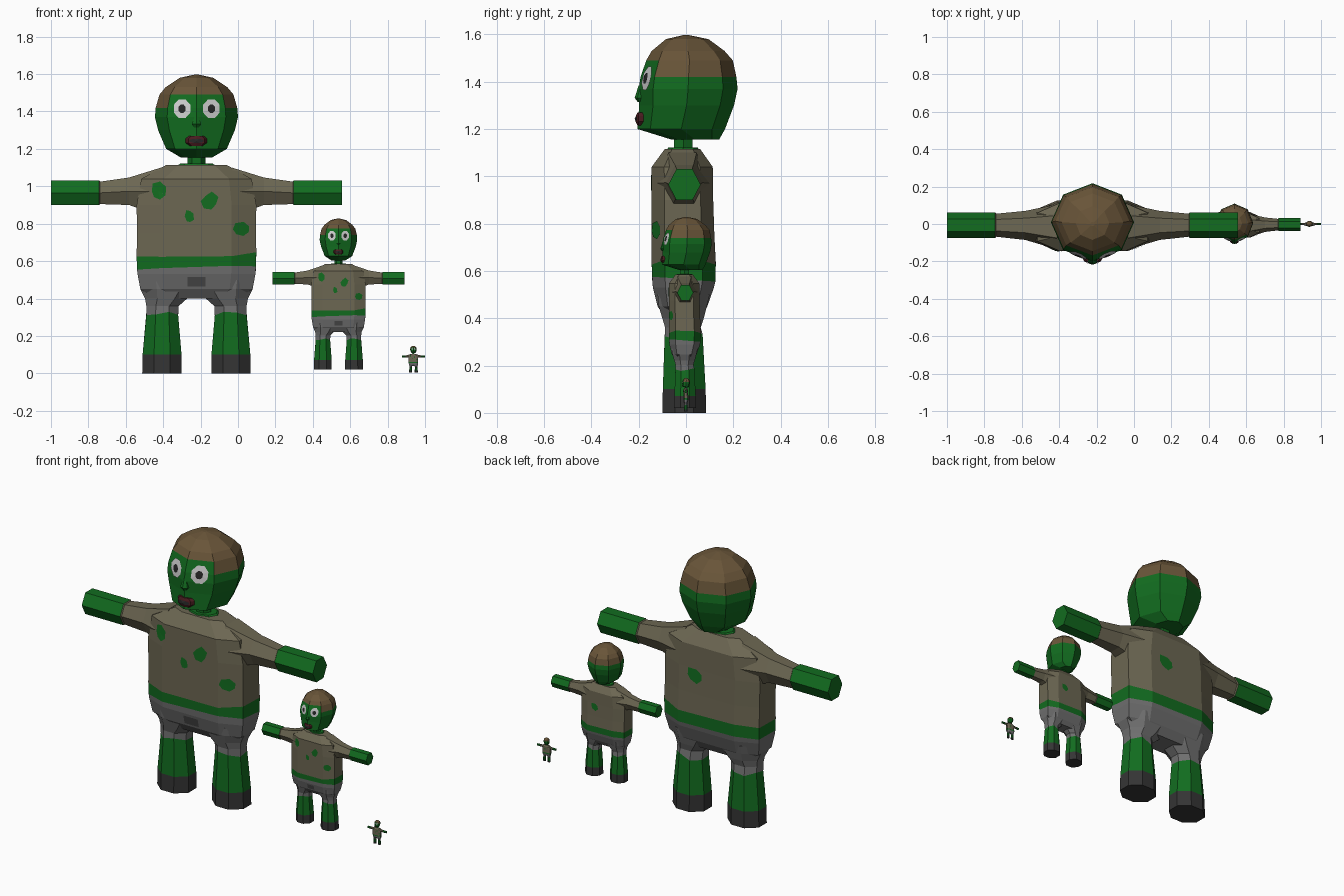
import bpy, bmesh, random
from math import sin, cos, pi, radians, copysign
from mathutils import Vector
from mathutils.bvhtree import BVHTree

if "Cube" in bpy.data.objects:
    bpy.data.objects.remove(bpy.data.objects["Cube"])

random.seed(4)
COLORS = {
    "green": (.006, .15, .014), "khaki": (.15, .135, .085), "hair": (.14, .09, .04),
    "trouser": (.16, .16, .16), "buckle": (.07, .07, .07), "shoe": (.035, .035, .035),
    "white": (.65, .65, .65), "dark": (.02, .02, .02), "lips": (.07, .012, .015),
}
MATS = {}
for key, rgb in COLORS.items():
    MATS[key] = bpy.data.materials.new(key)
    MATS[key].diffuse_color = (*rgb, 1)

PARTS = []          # (name, mesh) pairs shared by all three figures


def store(name, bm, keys):
    mesh = bpy.data.meshes.new(name)
    for k in keys:
        mesh.materials.append(MATS[k])
    bm.to_mesh(mesh)
    PARTS.append((name, mesh))


def tube(name, rings, colors, n=8, off=0.0, power=1.0, along_x=False, override=None):
    """Loft rings of (height, a_min, a_max, b_min, b_max[, wave]) and cap the ends."""
    def shape(v):
        return copysign(abs(v) ** power, v)
    angs = [radians(off) + 2 * pi * i / n for i in range(n)]
    unit = [(shape(cos(t)), shape(sin(t))) for t in angs]
    ma, mb = max(abs(u[0]) for u in unit), max(abs(u[1]) for u in unit)
    keys = sorted(set(colors) | set((override or {}).values()))
    bm = bmesh.new()
    loops = []
    for h, a0, a1, b0, b1, *wave in rings:
        loop = []
        for u, v in unit:
            a = (a0 + a1) / 2 + (a1 - a0) / 2 * u / ma
            b = (b0 + b1) / 2 + (b1 - b0) / 2 * v / mb
            z = h + (random.uniform(-wave[0], wave[0]) if wave else 0)
            loop.append(bm.verts.new((z, b, a) if along_x else (a, b, z)))
        loops.append(loop)
    for r in range(len(loops) - 1):
        for i in range(n):
            j = (i + 1) % n
            f = bm.faces.new((loops[r][i], loops[r][j], loops[r + 1][j], loops[r + 1][i]))
            f.material_index = keys.index((override or {}).get((r, i), colors[r]))
    for loop, c in ((loops[0], colors[0]), (loops[-1], colors[-1])):
        bm.faces.new(loop).material_index = keys.index(c)
    bmesh.ops.recalc_face_normals(bm, faces=bm.faces)
    store(name, bm, keys)
    return BVHTree.FromBMesh(bm)


def patch(name, tree, x, z, rx, rz, color, n=8, back=False, ragged=0.0, lift=.004):
    """Lay a small fan of triangles on a surface, projected from front or back."""
    d = -1 if back else 1
    bm = bmesh.new()

    def drop(px, pz):
        hit = tree.ray_cast(Vector((px, -d * 2, pz)), Vector((0, d, 0)))[0]
        y = hit.y if hit else -d * .14
        return bm.verts.new((px, y - d * lift, pz))
    mid = drop(x, z)
    rim = []
    for i in range(n):
        t, k = 2 * pi * (i + .5) / n, 1 + random.uniform(-ragged, ragged)
        rim.append(drop(x + rx * k * cos(t) * d, z + rz * k * sin(t)))
    for i in range(n):
        bm.faces.new((mid, rim[i], rim[(i + 1) % n]))
    store(name, bm, [color])


# Torso: hips, bare ragged waist, shirt
torso = tube("torso", [
    (.40, -.22, .22, -.085, .06), (.45, -.30, .30, -.12, .09), (.53, -.315, .315, -.14, .118),
    (.565, -.318, .318, -.143, .124, .012), (.635, -.32, .32, -.145, .126, .015),
    (.75, -.318, .318, -.145, .12), (.90, -.32, .32, -.145, .115),
    (1.04, -.295, .295, -.145, .113), (1.115, -.16, .16, -.09, .06)],
    ["trouser"] * 3 + ["green"] + ["khaki"] * 4, off=22.5, power=.6)

# Holes in the shirt and belt buckle
for i, (x, z, rx, rz, back) in enumerate([
        (-.205, .975, .04, .045, False), (.07, .92, .045, .045, False), (-.037, .84, .022, .035, False),
        (.24, .77, .045, .035, False), (.08, .86, .06, .045, True)]):
    patch(f"shirt_hole_{i}", torso, x, z, rx, rz, "green", n=7, back=back, ragged=.25)
patch("buckle", torso, 0, .49, .068, .036, "buckle", n=4)

# Arms and legs, mirrored
for side, s in (("right", -1), ("left", 1)):
    tube(f"{side}_arm", [
        (s * .19, .84, 1.10, -.135, .105), (s * .36, .90, 1.047, -.085, .07),
        (s * .515, .905, 1.025, -.068, .055), (s * .52, .90, 1.03, -.075, .062),
        (s * .778, .90, 1.03, -.075, .062)],
        ["khaki"] * 3 + ["green"], n=6, off=30, along_x=True)
    legs = [(0, .08, .29, -.1, .085), (.10, .08, .288, -.098, .083), (.32, .098, .268, -.09, .07, .018),
            (.36, .095, .268, -.088, .062), (.40, .05, .275, -.10, .075), (.45, .0, .30, -.115, .088),
            (.50, .0, .308, -.12, .10)]
    legs = [(h, *sorted((s * a, s * b)), *rest) for h, a, b, *rest in legs]
    tube(f"{side}_leg", legs, ["shoe", "green"] + ["trouser"] * 4, off=22.5)

# Neck with bare collar
tube("collar", [(1.10, -.12, .12, -.085, .06), (1.122, -.085, .085, -.075, .05)], ["green"])
tube("neck", [(1.08, -.048, .048, -.05, .027), (1.2, -.048, .048, -.05, .027)], ["green"], n=6)

# Head with hair cap; the two front columns stay bare above the brow
head = tube("head", [
    (1.155, -.085, .085, -.06, .14), (1.20, -.162, .162, -.205, .165), (1.30, -.205, .205, -.198, .203),
    (1.37, -.222, .222, -.20, .218), (1.42, -.218, .218, -.192, .213), (1.49, -.198, .198, -.168, .198),
    (1.53, -.165, .165, -.145, .163), (1.58, -.09, .09, -.085, .095), (1.597, -.012, .012, -.012, .012)],
    ["green"] * 4 + ["hair"] * 4, override={(4, 5): "green", (4, 6): "green"})

# Face
for side, x in (("right", -.077), ("left", .08)):
    patch(f"{side}_eye", head, x, 1.415, .048, .054, "white", lift=.006)
    patch(f"{side}_pupil", head, x, 1.415, .021, .024, "dark", lift=.010)
tube("nose", [(1.315, -.012, .012, -.205, -.18), (1.332, -.025, .025, -.217, -.17),
              (1.385, -.006, .006, -.2, -.17)], ["green"] * 2, n=6, off=30)
lips = tube("lips", [(1.215, -.035, .035, -.205, -.17), (1.232, -.06, .06, -.214, -.13),
                     (1.255, -.06, .06, -.212, -.13), (1.27, -.038, .038, -.205, -.17)], ["lips"] * 3)
patch("mouth", lips, 0, 1.243, .04, .012, "dark")

# Three figures of different size sharing the same parts
for size, loc, scale in (("large", (-.222, 0, 0), (1, 1, 1)),
                         ("medium", (.537, 0, .02), (.453, .5, .506)),
                         ("small", (.938, 0, .005), (.08, .08, .089))):
    for name, mesh in PARTS:
        ob = bpy.data.objects.new(f"{size}_{name}", mesh)
        ob.location, ob.scale = loc, scale
        bpy.context.collection.objects.link(ob)

for m in bpy.data.materials:
    if m.users and not m.is_grease_pencil:
        m.use_nodes = True
        m.node_tree.nodes["Principled BSDF"].inputs["Base Color"].default_value = m.diffuse_color
